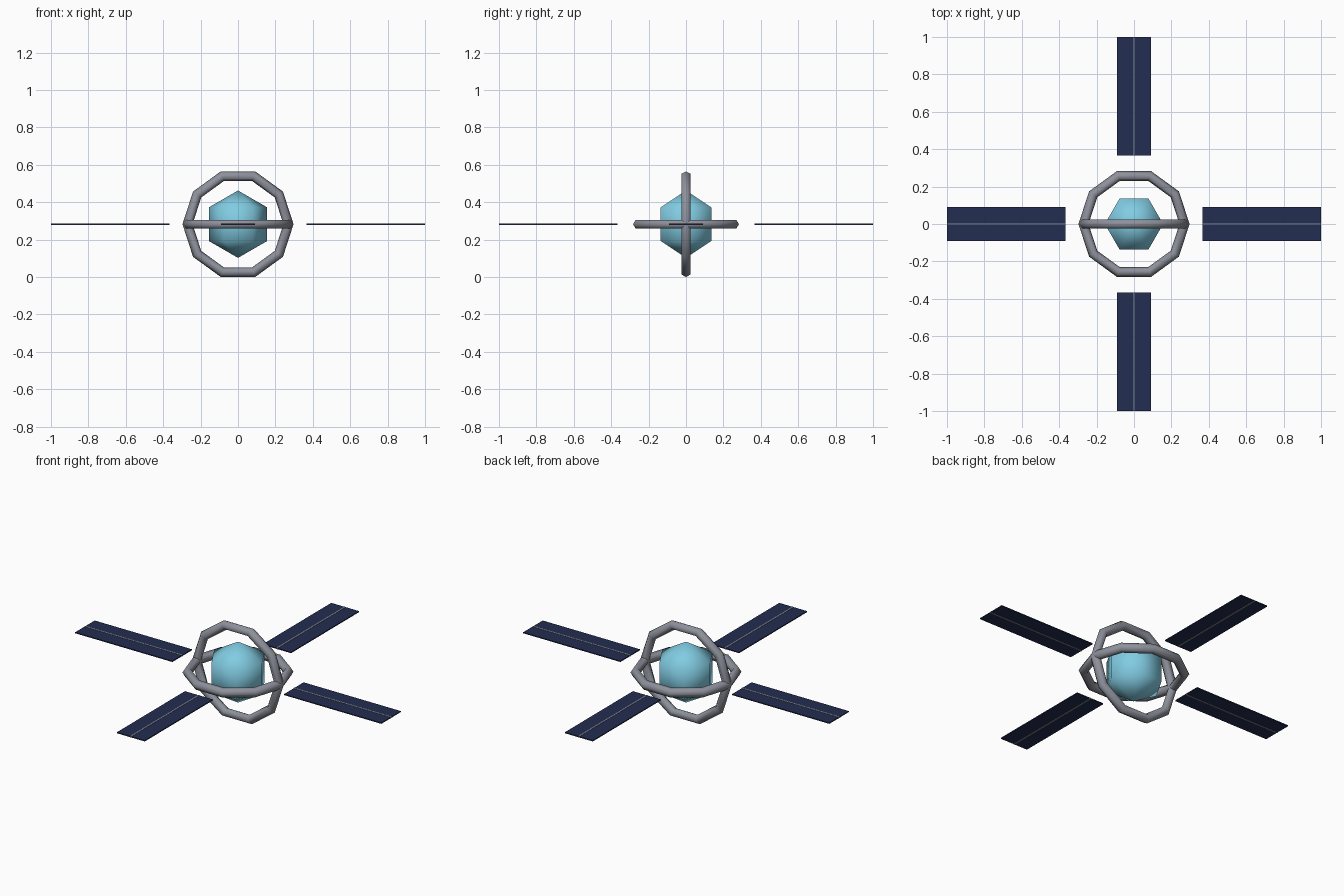
import bpy
from math import cos, sin, pi, radians

cube = bpy.data.objects.get("Cube")
if cube:
    bpy.data.objects.remove(cube, do_unlink=True)


def material(name, rgb):
    mat = bpy.data.materials.new(name)
    mat.use_nodes = True
    mat.diffuse_color = (*rgb, 1)
    bsdf = next(n for n in mat.node_tree.nodes if n.type == 'BSDF_PRINCIPLED')
    bsdf.inputs["Base Color"].default_value = (*rgb, 1)
    return mat


SKY = material("sky blue", (0.22, 0.60, 0.76))
GREY = material("metal grey", (0.27, 0.285, 0.33))
NAVY = material("panel navy", (0.016, 0.026, 0.08))

RING, TUBE = 0.27, 0.027
CENTRE = (RING + TUBE) * cos(pi / 10)


def finish(obj, name, mat, smooth=False):
    obj.name = name
    obj.data.materials.append(mat)
    for face in obj.data.polygons:
        face.use_smooth = smooth
    return obj


# Six-sided core: two poles and two hexagonal rows
def core(radius, sides=6):
    row = radius * sin(pi / 3)
    verts = [(row * cos(2 * pi * i / sides), row * sin(2 * pi * i / sides), z)
             for z in (-radius / 2, radius / 2) for i in range(sides)]
    verts += [(0, 0, -radius), (0, 0, radius)]
    bottom, top = 2 * sides, 2 * sides + 1
    faces = []
    for i in range(sides):
        j = (i + 1) % sides
        faces += [(i, j, j + sides, i + sides),
                  (j, i, bottom),
                  (i + sides, j + sides, top)]
    mesh = bpy.data.meshes.new("core")
    mesh.from_pydata(verts, [], faces)
    obj = bpy.data.objects.new("core", mesh)
    bpy.context.collection.objects.link(obj)
    obj.location.z = CENTRE
    return finish(obj, "core", SKY, True)


core(0.18)

# Two crossed ten-sided rings
for name, tilt in (("level_ring", 0), ("upright_ring", 90)):
    bpy.ops.mesh.primitive_torus_add(
        major_radius=RING, minor_radius=TUBE, major_segments=10,
        minor_segments=6, location=(0, 0, CENTRE),
        rotation=(radians(tilt), 0, 0))
    finish(bpy.context.object, name, GREY, True)


def box(name, size, distance, angle, mat):
    bpy.ops.mesh.primitive_cube_add(
        size=1, location=(distance * cos(angle), distance * sin(angle), CENTRE),
        rotation=(0, 0, angle))
    obj = bpy.context.object
    obj.scale = size
    return finish(obj, name, mat)


# Four solar panels, each with a thin spine showing above and below
INNER, OUTER = 0.365, 1.0
length, middle = OUTER - INNER, (OUTER + INNER) / 2
for i, side in enumerate(("left", "back", "right", "front")):
    angle = i * pi / 2
    box(side + "_panel", (length, 0.182, 0.006), middle, angle, NAVY)
    box(side + "_panel_spine", (length, 0.008, 0.009), middle, angle, GREY)
